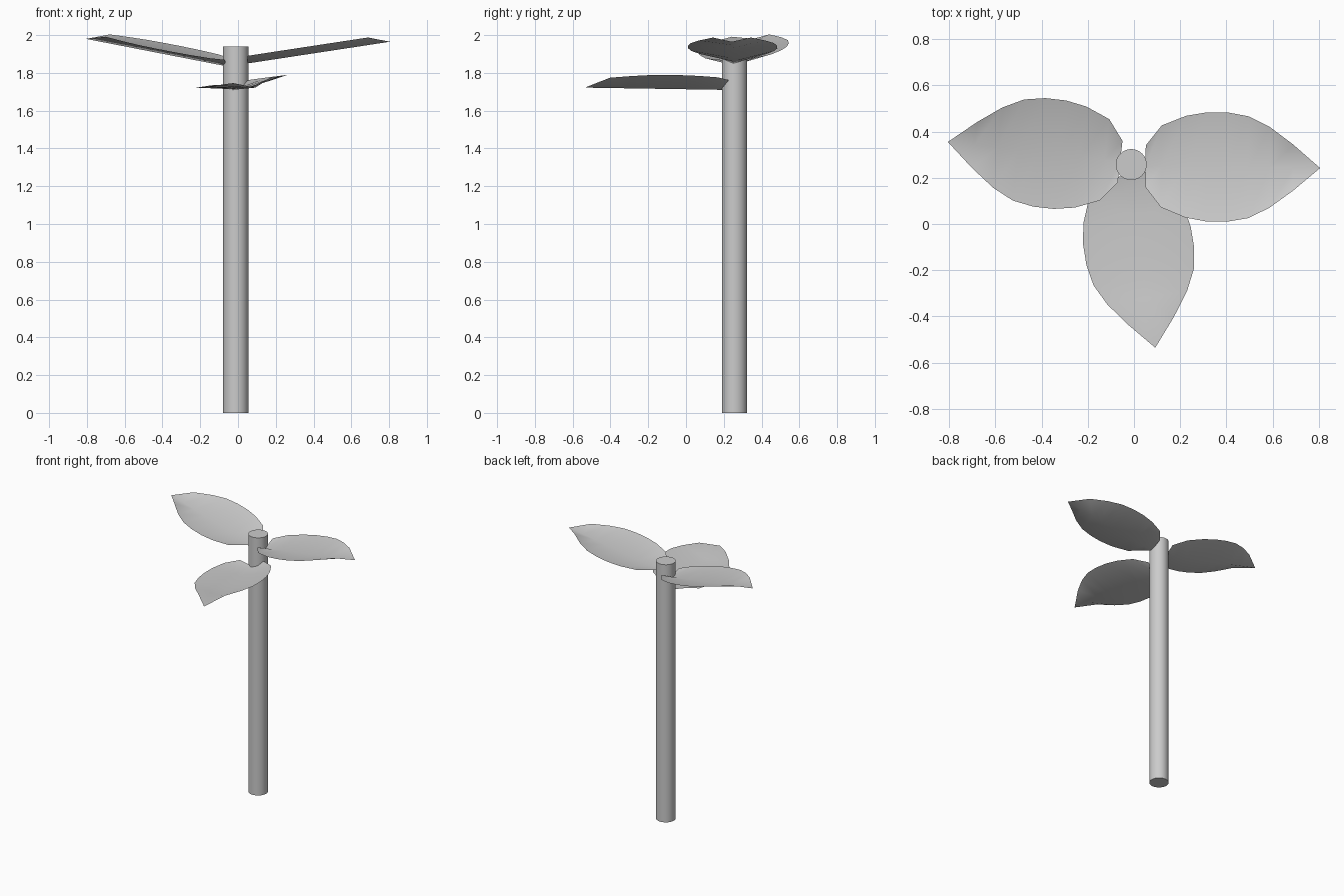
import bpy, bmesh, math
from mathutils import Vector

if "Cube" in bpy.data.objects:
    bpy.data.objects.remove(bpy.data.objects["Cube"])

# Trunk
bpy.ops.mesh.primitive_cylinder_add(vertices=32, radius=0.067, depth=1.94,
                                    location=(-0.012, 0.257, 0.97))
trunk = bpy.context.object
trunk.name = "trunk"
bpy.ops.object.shade_smooth_by_angle(angle=math.radians(40))

# Leaf outline: fraction along the midrib, half width
OUTLINE = [(0.0, 0.09), (0.09, 0.177), (0.23, 0.22), (0.35, 0.236), (0.47, 0.236),
           (0.59, 0.22), (0.71, 0.175), (0.845, 0.10)]
RISE = 0.04  # edges sit above the midrib


def make_leaf(name, base, tip, roll):
    """Creased single-sheet leaf running from base to tip, rolled about its midrib."""
    base, tip = Vector(base), Vector(tip)
    axis = tip - base
    side = Vector((0, 0, 1)).cross(axis).normalized()
    side.z = math.tan(roll)
    up = Vector((0, 0, RISE))
    bm = bmesh.new()
    rows = []
    for t, half in OUTLINE:
        mid = base + axis * t
        rows.append([bm.verts.new(p) for p in
                     (mid - side * half + up, mid, mid + side * half + up)])
    for a, b in zip(rows, rows[1:]):
        for i in range(2):
            bm.faces.new((a[i], b[i], b[i + 1], a[i + 1]))
    point = bm.verts.new(tip)
    for i in range(2):
        bm.faces.new((rows[-1][i], point, rows[-1][i + 1]))
    for f in bm.faces:
        f.smooth = True
    bm.normal_update()
    mesh = bpy.data.meshes.new(name)
    bm.to_mesh(mesh)
    bm.free()
    obj = bpy.data.objects.new(name, mesh)
    bpy.context.collection.objects.link(obj)
    return obj


# Three leaves around the trunk top
make_leaf("right_leaf", (0.05, 0.25, 1.85), (0.805, 0.242, 1.965), 0.0)
make_leaf("left_leaf", (-0.06, 0.27, 1.835), (-0.805, 0.355, 1.98), -0.06)
make_leaf("front_leaf", (-0.03, 0.21, 1.71), (0.092, -0.535, 1.722), 0.14)
